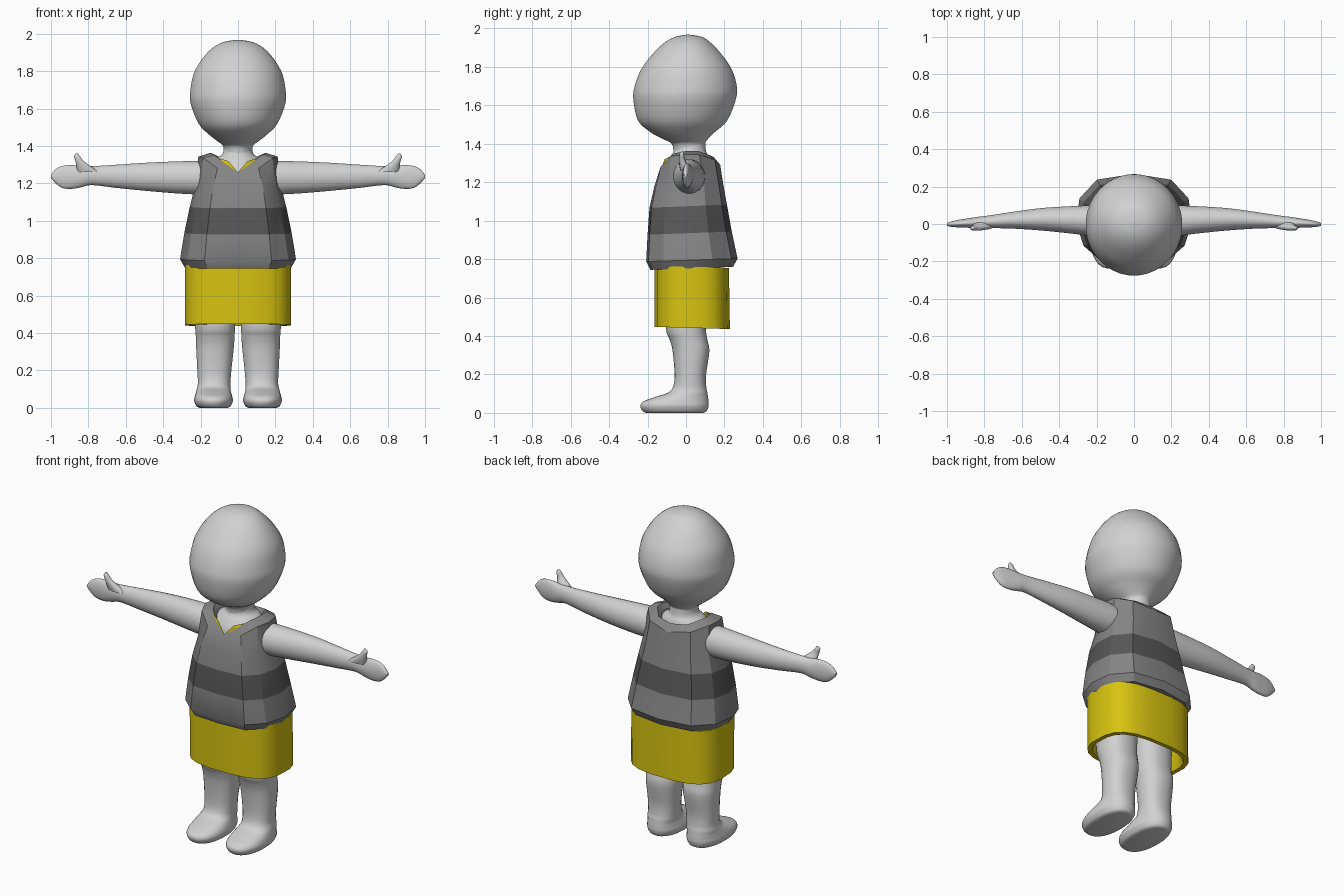
import bpy, bmesh, math
from mathutils import Vector

if "Cube" in bpy.data.objects:
    bpy.data.objects.remove(bpy.data.objects["Cube"])


def material(name, rgb):
    m = bpy.data.materials.new(name)
    m.diffuse_color = (*rgb, 1)
    m.use_nodes = True
    m.node_tree.nodes["Principled BSDF"].inputs["Base Color"].default_value = m.diffuse_color
    return m


SKIN = material("pale_grey", (0.64, 0.64, 0.64))
SHIRT = material("mid_grey", (0.235, 0.235, 0.235))
STRIPE = material("dark_grey", (0.095, 0.095, 0.095))
YELLOW = material("yellow", (0.68, 0.55, 0.005))


def ease(stations, steps):
    """Catmull-Rom interpolation between loft stations."""
    out = []
    n = len(stations)
    for i in range(n - 1):
        p = [stations[max(0, min(n - 1, i + k))] for k in (-1, 0, 1, 2)]
        for j in range(steps):
            t = j / steps
            out.append([0.5 * (2 * b + (c - a) * t + (2 * a - 5 * b + 4 * c - d) * t * t
                               + (3 * b - a - 3 * c + d) * t ** 3) for a, b, c, d in zip(*p)])
    out.append(list(stations[-1]))
    return out


def section(x0, x1, y0, y1, sides, power=2.0):
    """Superellipse outline inside a rectangle."""
    pts = []
    for k in range(sides):
        a = 2 * math.pi * (k + 0.5) / sides
        c, s = math.cos(a), math.sin(a)
        u = math.copysign(abs(c) ** (2 / power), c)
        v = math.copysign(abs(s) ** (2 / power), s)
        pts.append(((x0 + x1) / 2 + u * (x1 - x0) / 2, (y0 + y1) / 2 + v * (y1 - y0) / 2))
    return pts


def loft(name, rings, mats, rule=None, angle=40):
    """Skin closed rings of points, cap both ends."""
    bm = bmesh.new()
    vr = [[bm.verts.new(p) for p in r] for r in rings]
    n = len(rings[0])
    for i in range(len(vr) - 1):
        for k in range(n):
            f = bm.faces.new((vr[i][k], vr[i][(k + 1) % n], vr[i + 1][(k + 1) % n], vr[i + 1][k]))
            f.material_index = rule(i) if rule else 0
    bm.faces.new(vr[0])
    bm.faces.new(vr[-1])
    return finish(name, bm, mats, angle)


def finish(name, bm, mats, angle=40):
    bmesh.ops.recalc_face_normals(bm, faces=bm.faces[:])
    me = bpy.data.meshes.new(name)
    bm.to_mesh(me)
    bm.free()
    for m in mats:
        me.materials.append(m)
    ob = bpy.data.objects.new(name, me)
    bpy.context.collection.objects.link(ob)
    bpy.ops.object.select_all(action='DESELECT')
    ob.select_set(True)
    bpy.context.view_layer.objects.active = ob
    bpy.ops.object.shade_smooth_by_angle(angle=math.radians(angle))
    return ob


def z_loft(name, stations, mat, s=1, sides=28, steps=4, power=2.0):
    rings = [[(s * x, y, z) for x, y in section(x0, x1, y0, y1, sides, power)]
             for z, x0, x1, y0, y1 in ease(stations, steps)]
    return loft(name, rings, [mat], angle=60)


# Head, with the short neck below it
head = [(1.36, .075, -.065, .1), (1.40, .08, -.075, .1), (1.425, .11, -.12, .115),
        (1.46, .155, -.185, .15), (1.52, .212, -.25, .215), (1.63, .255, -.275, .26),
        (1.70, .255, -.268, .265), (1.785, .238, -.235, .24), (1.86, .196, -.18, .19),
        (1.92, .142, -.12, .135), (1.955, .08, -.06, .085), (1.967, .01, 0, .02)]
z_loft("head", [(z, -r, r, a, b) for z, r, a, b in head], SKIN, sides=36)

# Upper chest showing in the neckline
chest = [(1.12, .18, -.115, .13), (1.22, .18, -.12, .135), (1.28, .165, -.113, .13),
         (1.33, .12, -.085, .12), (1.36, .082, -.066, .105), (1.41, .076, -.065, .1)]
z_loft("chest", [(z, -r, r, a, b) for z, r, a, b in chest], SKIN)

# Arms, hands, thumbs, legs with feet
arm = [(.14, 1.145, 1.315, -.065, .10), (.22, 1.14, 1.32, -.065, .10),
       (.35, 1.147, 1.317, -.05, .095), (.50, 1.16, 1.31, -.035, .085),
       (.65, 1.175, 1.30, -.025, .065), (.78, 1.19, 1.292, -.022, .045),
       (.84, 1.178, 1.293, -.022, .038), (.89, 1.17, 1.298, -.02, .03),
       (.94, 1.175, 1.293, -.018, .022), (.975, 1.20, 1.275, -.016, .014),
       (1.0, 1.228, 1.245, -.01, .006)]
thumb = [(1.26, .74, .86, -.03, .02), (1.29, .785, .865, -.035, .01),
         (1.32, .825, .87, -.036, -.006), (1.345, .845, .877, -.034, -.01),
         (1.36, .856, .866, -.026, -.018)]
leg = [(0, .055, .205, -.205, .09), (.008, .04, .222, -.225, .108),
       (.035, .027, .235, -.238, .118), (.06, .03, .232, -.222, .118),
       (.085, .037, .225, -.155, .115), (.105, .04, .22, -.095, .112),
       (.135, .04, .215, -.068, .106), (.2, .035, .218, -.06, .105),
       (.32, .022, .224, -.07, .122), (.38, .018, .226, -.085, .112),
       (.44, .015, .23, -.105, .105), (.62, .01, .235, -.11, .11)]
for s, side in ((1, "left"), (-1, "right")):
    rings = [[(s * x, y, z) for y, z in section(y0, y1, z0, z1, 24)]
             for x, z0, z1, y0, y1 in ease(arm, 4)]
    loft(side + "_arm", rings, [SKIN], angle=60)
    z_loft(side + "_thumb", thumb, SKIN, s, sides=14, steps=3)
    z_loft(side + "_leg", leg, SKIN, s, power=2.3)

# Shorts: hollow hem, then outer wall up under the shirt
shorts = [(.62, .24, -.125, .19), (.47, .25, -.13, .195), (.442, .26, -.14, .205),
          (.442, .285, -.165, .23), (.76, .285, -.165, .225)]
loft("shorts", [[(x, y, z - (y - .03) * .03) for x, y in section(-r, r, a, b, 20, 2.9)]
                for z, r, a, b in shorts], [YELLOW])


def mirrored(half):
    return half + [(-x, y, z) for x, y, z in half[-2:0:-1]]


# Sleeveless shirt: faceted flare with a stripe, shoulders and V neckline
outline = [(0, -1), (.58, -.95), (.87, -.62), (1, -.1), (.94, .45), (.64, .87), (0, 1)]


def shirt_ring(z, r, a, b):
    return mirrored([(u * r, (a + b) / 2 + v * (b - a) / 2, z + .008 * v) for u, v in outline])


shoulder = [(0, -.15, 1.215), (.11, -.132, 1.28), (.185, -.08, 1.335), (.212, -.01, 1.343),
            (.203, .07, 1.343), (.135, .15, 1.315), (0, .178, 1.29)]
rim = [(0, -.13, 1.258), (.065, -.11, 1.303), (.125, -.06, 1.35), (.15, 0, 1.362),
       (.145, .065, 1.362), (.095, .125, 1.34), (0, .145, 1.33)]
lip = [(x * .85, .02 + (y - .02) * .85, z - .03) for x, y, z in rim]
body = [(.752, .285, -.185, .245), (.795, .31, -.207, .268), (.935, .287, -.2, .238),
        (1.075, .258, -.19, .213), (1.185, .23, -.165, .193)]
loft("shirt", [shirt_ring(*b) for b in body] + [mirrored(h) for h in (shoulder, rim, lip)],
     [SHIRT, STRIPE], rule=lambda i: 1 if i == 2 else 0, angle=30)

# Yellow collar slivers along the V
bm = bmesh.new()
for s in (1, -1):
    pts = [(0, -.131, 1.258), (.065, -.111, 1.303), (.105, -.08, 1.335), (.05, -.113, 1.318)]
    v = [bm.verts.new((s * x, y, z)) for x, y, z in pts]
    for tri in ((0, 1, 3), (1, 2, 3)):
        f = bm.faces.new([v[k] for k in tri])
        f.normal_update()
        if f.normal.dot(Vector((0, -1, 0))) < 0:
            f.normal_flip()
me = bpy.data.meshes.new("collar_trim")
bm.to_mesh(me)
bm.free()
me.materials.append(YELLOW)
bpy.context.collection.objects.link(bpy.data.objects.new("collar_trim", me))
